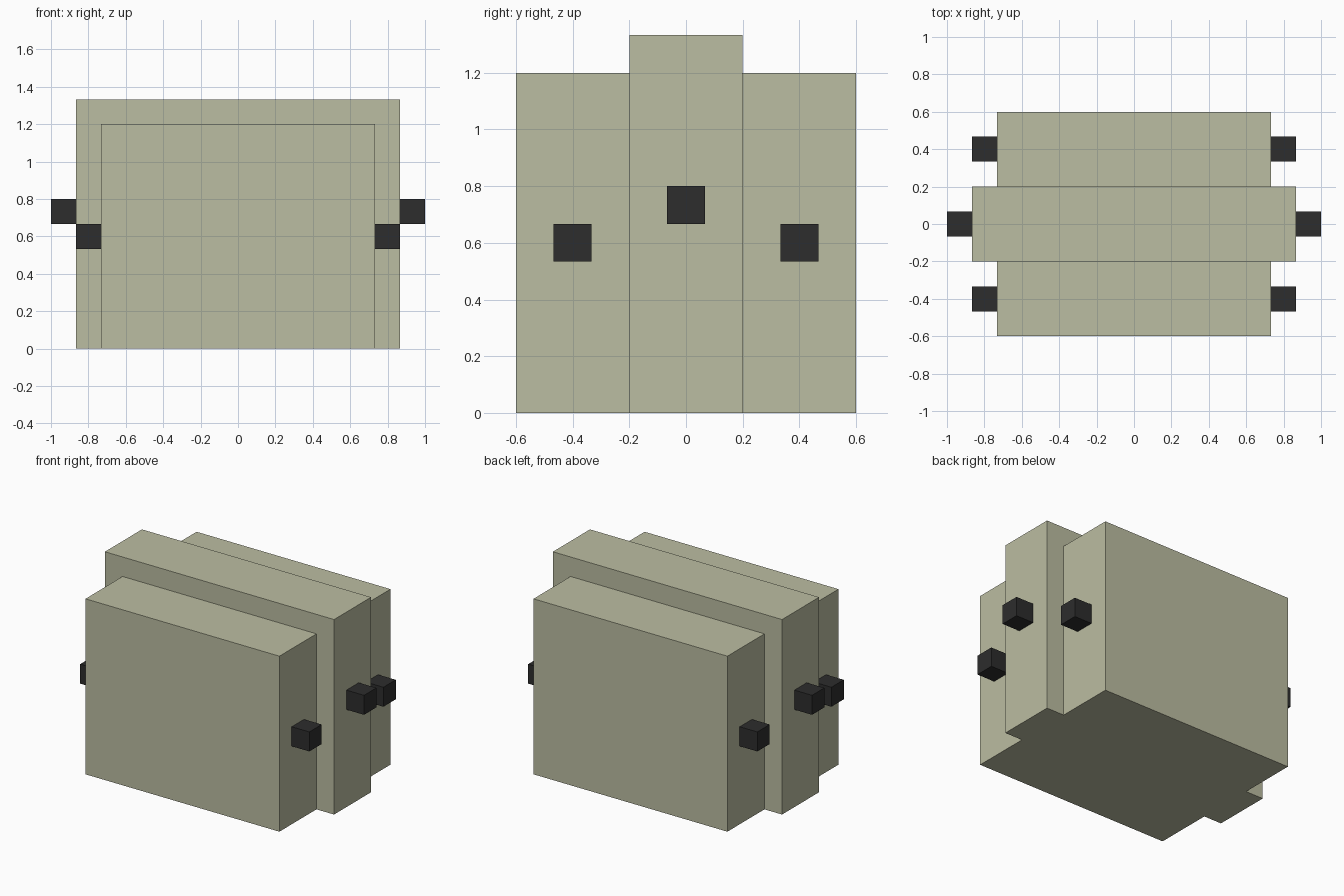
import bpy
import bmesh
from mathutils import Matrix, Vector

cube = bpy.data.objects.get("Cube")
if cube:
    bpy.data.objects.remove(cube, do_unlink=True)


def make_material(name, color):
    mat = bpy.data.materials.new(name)
    mat.use_nodes = True
    mat.diffuse_color = color
    mat.node_tree.nodes["Principled BSDF"].inputs["Base Color"].default_value = color
    return mat


def box(name, size, center, mat):
    bm = bmesh.new()
    bmesh.ops.create_cube(bm, size=1, matrix=Matrix.Diagonal(Vector((*size, 1))))
    mesh = bpy.data.meshes.new(name)
    bm.to_mesh(mesh)
    bm.free()
    mesh.materials.append(mat)
    obj = bpy.data.objects.new(name, mesh)
    obj.location = center
    bpy.context.collection.objects.link(obj)
    return obj


khaki = make_material("pale_khaki", (0.50, 0.51, 0.36, 1))
black = make_material("soft_black", (0.026, 0.026, 0.026, 1))

UNIT = 2 / 15          # side length of a peg
DEPTH = 3 * UNIT       # thickness of each slab

# name, y centre, width, height, peg centre height
slabs = [
    ("front", -DEPTH, 11 * UNIT, 9 * UNIT, 4.5 * UNIT),
    ("middle", 0, 13 * UNIT, 10 * UNIT, 5.5 * UNIT),
    ("back", DEPTH, 11 * UNIT, 9 * UNIT, 4.5 * UNIT),
]

for name, y, width, height, peg_z in slabs:
    # Upright body slab
    box(name + "_slab", (width, DEPTH, height), (0, y, height / 2), khaki)
    # Peg on each end of the slab
    for side, sign in (("left", 1), ("right", -1)):
        box(f"{name}_{side}_peg", (UNIT, UNIT, UNIT),
            (sign * (width + UNIT) / 2, y, peg_z), black)
